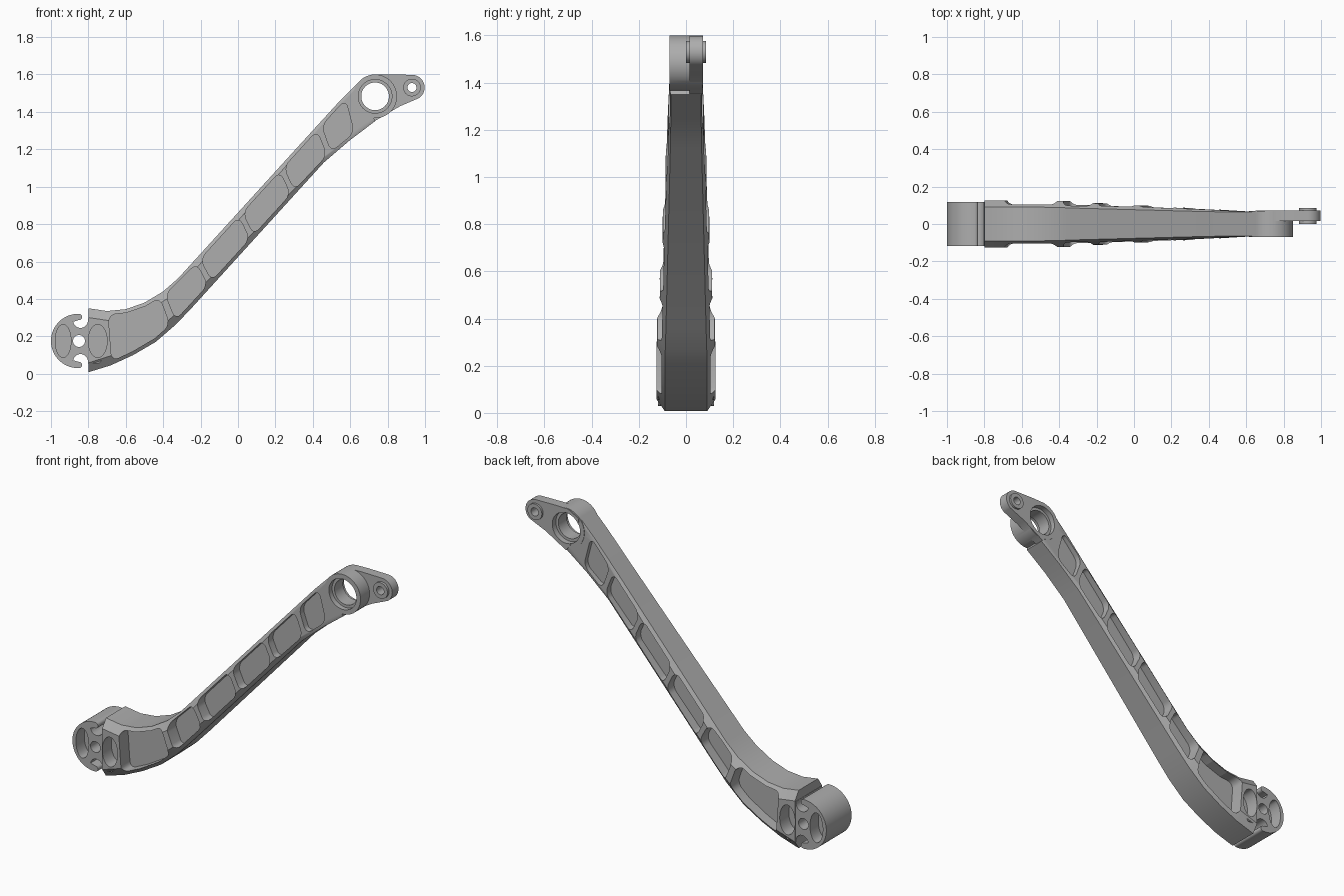
import bpy, bmesh, math
from mathutils import Vector

if "Cube" in bpy.data.objects:
    bpy.data.objects.remove(bpy.data.objects["Cube"])

metal = bpy.data.materials.new("machined grey")
metal.diffuse_color = (0.42, 0.42, 0.42, 1)
metal.use_nodes = True
metal.node_tree.nodes["Principled BSDF"].inputs["Base Color"].default_value = metal.diffuse_color


def finish(bm, name):
    bmesh.ops.recalc_face_normals(bm, faces=bm.faces[:])
    me = bpy.data.meshes.new(name)
    bm.to_mesh(me)
    bm.free()
    ob = bpy.data.objects.new(name, me)
    me.materials.append(metal)
    bpy.context.collection.objects.link(ob)
    return ob


def prism(name, pts, y0, y1, corners=(), radius=0.04):
    """Extrude an (x, z) outline along y, rounding the listed corners."""
    bm = bmesh.new()
    a = [bm.verts.new((x, y0, z)) for x, z in pts]
    b = [bm.verts.new((x, y1, z)) for x, z in pts]
    n = len(pts)
    bm.faces.new(a)
    bm.faces.new(b[::-1])
    for i in range(n):
        j = (i + 1) % n
        bm.faces.new((a[i], b[i], b[j], a[j]))
    if corners:
        edges = [bm.edges.get((a[i], b[i])) for i in corners]
        bmesh.ops.bevel(bm, geom=edges, offset=radius, segments=5,
                        profile=0.5, affect='EDGES')
    return finish(bm, name)


def arc(cx, cz, r, a0, a1, n=12, rz=None):
    angs = [math.radians(a0 + (a1 - a0) * i / n) for i in range(n + 1)]
    return [(cx + r * math.cos(a), cz + (rz or r) * math.sin(a)) for a in angs]


def disc(name, cx, cz, r, y0, y1, rz=None):
    return prism(name, arc(cx, cz, r, 0, 360, 48, rz)[:-1], y0, y1)


def combine(target, tool, op):
    tool.hide_render = True
    m = target.modifiers.new("bool", 'BOOLEAN')
    m.operation, m.solver, m.object = op, 'EXACT', tool
    bpy.context.view_layer.objects.active = target
    bpy.ops.object.modifier_apply(modifier=m.name)
    bpy.data.objects.remove(tool)


# Arm stations: upper x, z, lower x, z, edge half width, middle half width, chamfer
ST = [(-.80, .35, -.80, .008, .09, .125, .05),
      (-.70, .335, -.68, .045, .09, .125, .05),
      (-.60, .345, -.56, .10, .09, .125, .05),
      (-.50, .38, -.44, .17, .09, .125, .05),
      (-.40, .44, -.33, .265, .088, .122, .045),
      (-.32, .51, -.24, .36, .085, .116, .04),
      (.39, 1.29, .46, 1.13, .066, .077, .02),
      (.55, 1.465, .60, 1.25, .064, .068, .012),
      (.65, 1.565, .733, 1.35, .064, .068, .012)]


def edge_points(t, inset):
    i = min(int(t), len(ST) - 2)
    s = [p + (q - p) * (t - i) for p, q in zip(ST[i], ST[i + 1])]
    up, lo = Vector(s[0:2]), Vector(s[2:4])
    d = (lo - up).normalized() * inset
    return up + d, lo - d


# Arm: eight-sided chamfered loft
bm = bmesh.new()
rings = []
for k, s in enumerate(ST):
    (u, l), (ui, li) = edge_points(k, 0), edge_points(k, s[6])
    sec = [(u, -s[4]), (ui, -s[5]), (li, -s[5]), (l, -s[4]),
           (l, s[4]), (li, s[5]), (ui, s[5]), (u, s[4])]
    rings.append([bm.verts.new((p.x, y, p.y)) for p, y in sec])
for r, q in zip(rings, rings[1:]):
    for i in range(8):
        j = (i + 1) % 8
        bm.faces.new((r[i], r[j], q[j], q[i]))
bm.faces.new(rings[0])
bm.faces.new(rings[-1][::-1])
arm = finish(bm, "lever_arm")

# Clip hub with two hooked slots, mirrored about its centre height
HZ = .175
half = (arc(-.85, HZ, .16, 0, 48, 8) + [(-.802, .295)]
        + arc(-.842, .285, .04, 0, -170, 14)
        + arc(-.85, .303, .017, -100, 90, 8)
        + arc(-.855, HZ, .145, 92, 180, 20))
outline = half + [(x, 2 * HZ - z) for x, z in half[-2:0:-1]]
combine(arm, prism("hub", outline, -.118, .118), 'UNION')

# Bearing head, rear lug and lug boss
combine(arm, disc("head", .733, 1.483, .117, -.07, .07), 'UNION')
lug = [(.72, 1.598), (.80, 1.6)] + arc(.93, 1.53, .068, 88, -55, 16) + \
      [(.866, 1.43), (.733, 1.352), (.66, 1.45), (.65, 1.56)]
combine(arm, prism("lug", lug, .015, .073), 'UNION')
combine(arm, disc("boss", .93, 1.53, .047, .0, .085), 'UNION')

# Lightening pockets on both sides
POCKETS = [(1.05, 3.75), (4.05, 5.125), (5.155, 5.445),
           (5.475, 5.755), (5.785, 6.16), (6.32, 7.2)]
for side in (-1, 1):
    for t0, t1 in POCKETS:
        ts = [t0] + [t for t in range(9) if t0 + .3 < t < t1 - .3] + [t1]
        pairs = [edge_points(t, .02) for t in ts]
        pts = [tuple(l) for u, l in pairs] + [tuple(u) for u, l in pairs[::-1]]
        k = len(ts)
        combine(arm, prism("pocket_cutter", pts, side * .04, side * .2,
                           (0, k - 1, k, 2 * k - 1)), 'DIFFERENCE')
    # Oval hub recesses and bearing counterbore
    for cx, rx in ((-.935, .042), (-.75, .05)):
        combine(arm, disc("recess_cutter", cx, HZ, rx, side * .04, side * .2,
                          .088), 'DIFFERENCE')
    combine(arm, disc("counterbore_cutter", .733, 1.483, .09,
                      side * .04, side * .2), 'DIFFERENCE')

# Through holes
for cx, cz, r in ((-.85, HZ, .032), (.733, 1.483, .074), (.93, 1.53, .024)):
    combine(arm, disc("hole_cutter", cx, cz, r, -.3, .3), 'DIFFERENCE')

bpy.ops.object.select_all(action='DESELECT')
arm.select_set(True)
bpy.context.view_layer.objects.active = arm
bpy.ops.object.shade_smooth_by_angle(angle=math.radians(30))
